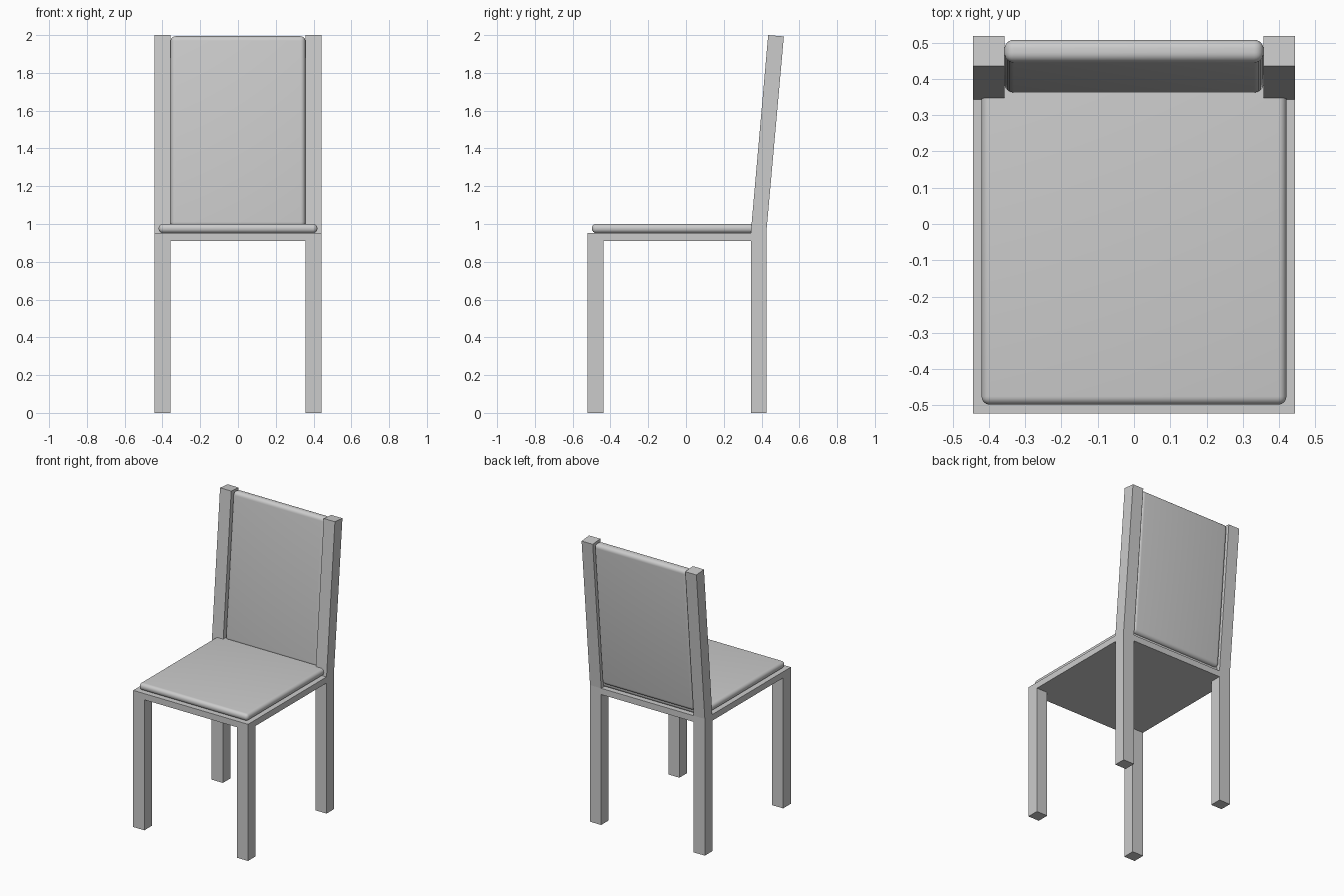
import bpy, bmesh, math
from mathutils import Matrix

if "Cube" in bpy.data.objects:
    bpy.data.objects.remove(bpy.data.objects["Cube"])


def add_object(name, bm):
    bmesh.ops.recalc_face_normals(bm, faces=bm.faces[:])
    mesh = bpy.data.meshes.new(name)
    bm.to_mesh(mesh)
    bm.free()
    obj = bpy.data.objects.new(name, mesh)
    bpy.context.collection.objects.link(obj)
    return obj


def extrude_profile(name, profile, x0, x1):
    """Extrude a (y, z) profile along x."""
    bm = bmesh.new()
    face = bm.faces.new([bm.verts.new((x0, y, z)) for y, z in profile])
    result = bmesh.ops.extrude_face_region(bm, geom=[face])
    verts = [v for v in result["geom"] if isinstance(v, bmesh.types.BMVert)]
    bmesh.ops.translate(bm, verts=verts, vec=(x1 - x0, 0, 0))
    return add_object(name, bm)


def cushion(name, size, centre, radius, tilt=0.0):
    """Box with rounded edges, leaning backwards by tilt."""
    bm = bmesh.new()
    bmesh.ops.create_cube(bm, size=1, matrix=Matrix.Diagonal((*size, 1)))
    obj = add_object(name, bm)
    obj.location = centre
    obj.rotation_euler.x = -tilt
    bevel = obj.modifiers.new("rounding", 'BEVEL')
    bevel.width = radius
    bevel.segments = 6
    bpy.ops.object.select_all(action='DESELECT')
    obj.select_set(True)
    bpy.context.view_layer.objects.active = obj
    bpy.ops.object.modifier_apply(modifier=bevel.name)
    bpy.ops.object.shade_smooth_by_angle(angle=math.radians(35))
    return obj


SEAT_Z = 0.953
APRON_Z = 0.91
TILT = math.atan(0.09 / 1.047)

# Legs; the rear ones bend and carry on as backrest posts
front = [(-0.522, 0), (-0.438, 0), (-0.438, APRON_Z), (-0.522, APRON_Z)]
rear = [(0.343, 0), (0.425, 0), (0.425, SEAT_Z),
        (0.518, 1.993), (0.435, 2.0), (0.343, SEAT_Z)]
for side, x0, x1 in (("left", -0.443, -0.357), ("right", 0.357, 0.443)):
    extrude_profile(f"front_leg_{side}", front, x0, x1)
    extrude_profile(f"rear_leg_{side}", rear, x0, x1)

# Flat seat frame
extrude_profile("seat_frame", [(-0.522, APRON_Z), (0.425, APRON_Z),
                               (0.425, SEAT_Z), (-0.522, SEAT_Z)], -0.443, 0.443)

# Padded seat and leaning padded backrest
cushion("seat_cushion", (0.84, 0.90, 0.049), (0, -0.048, 0.9765), 0.023)
cushion("back_cushion", (0.714, 0.063, 1.015), (0, 0.435, 1.488), 0.026, TILT)
